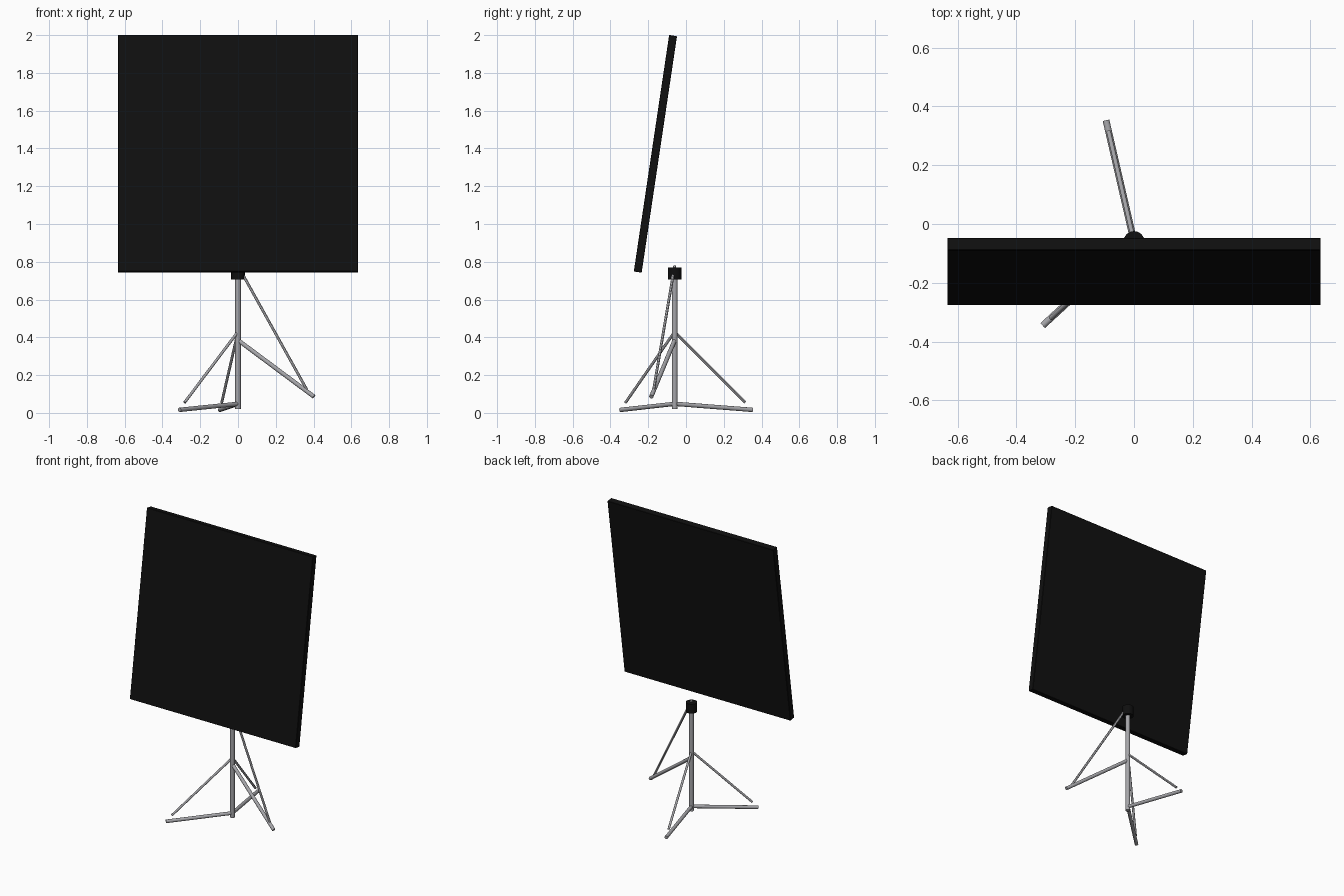
import bpy
import math
from mathutils import Vector

cube = bpy.data.objects.get("Cube")
if cube:
    bpy.data.objects.remove(cube, do_unlink=True)


def material(name, rgb, roughness):
    m = bpy.data.materials.new(name)
    m.use_nodes = True
    m.diffuse_color = (*rgb, 1)
    bsdf = m.node_tree.nodes["Principled BSDF"]
    bsdf.inputs["Base Color"].default_value = (*rgb, 1)
    bsdf.inputs["Roughness"].default_value = roughness
    return m


BLACK = material("matte black", (0.005, 0.005, 0.005), 0.8)
METAL = material("grey metal", (0.38, 0.38, 0.4), 0.5)


def tube(name, start, end, radius, mat, sides=16):
    """Cylinder between two points."""
    a, b = Vector(start), Vector(end)
    d = b - a
    bpy.ops.mesh.primitive_cylinder_add(
        vertices=sides, radius=radius, depth=d.length, location=(a + b) / 2)
    ob = bpy.context.object
    ob.rotation_euler = d.to_track_quat('Z', 'Y').to_euler()
    ob.name = name
    ob.data.materials.append(mat)
    bpy.ops.object.shade_smooth_by_angle()
    return ob


# Tilted square panel with slightly eased edges
bpy.ops.mesh.primitive_cube_add(size=1, location=(0, -0.162, 1.3715))
panel = bpy.context.object
panel.name = "panel"
panel.scale = (1.27, 0.042, 1.266)
bpy.ops.object.transform_apply(location=False, rotation=False, scale=True)
panel.rotation_euler.x = math.radians(-8.5)
panel.data.materials.append(BLACK)
bevel = panel.modifiers.new("edge", 'BEVEL')
bevel.width = 0.002
bevel.segments = 1

# Upright post and clamp collar
POST_Y = -0.06
tube("post", (0, POST_Y, 0.02), (0, POST_Y, 0.73), 0.015, METAL)
tube("collar", (0, POST_Y, 0.706), (0, POST_Y, 0.77), 0.036, BLACK)

# Each leg: hub height, foot, brace height, brace end
legs = {
    "back": (0.048, (-0.095, 0.352, 0.016), 0.43, (-0.086, 0.313, 0.055)),
    "front_right": (0.048, (-0.31, -0.345, 0.016), 0.43, (-0.283, -0.32, 0.055)),
    "raised_left": (0.385, (0.402, -0.184, 0.086), 0.778, (0.366, -0.172, 0.12)),
}
for name, (hub, foot, top, brace_end) in legs.items():
    tube(name + "_leg", (0, POST_Y, hub), foot, 0.0115, METAL)
    tube(name + "_brace", (0, POST_Y, top), brace_end, 0.0075, METAL, 12)
